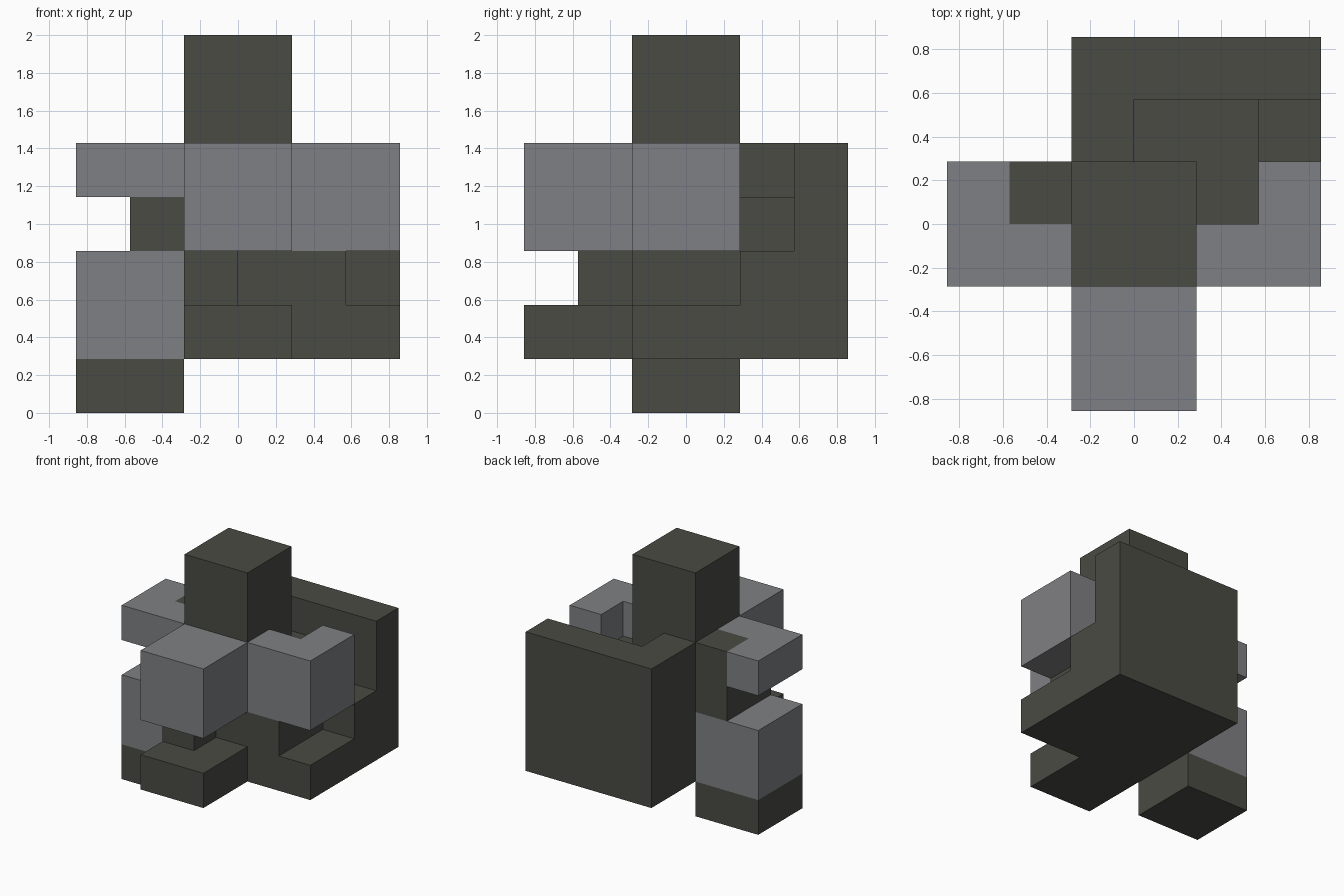
import bpy
import bmesh
from mathutils import Vector

if "Cube" in bpy.data.objects:
    bpy.data.objects.remove(bpy.data.objects["Cube"], do_unlink=True)

U = 2 / 7  # size of one block unit


def material(name, rgb):
    m = bpy.data.materials.new(name)
    m.use_nodes = True
    m.diffuse_color = (*rgb, 1)
    bsdf = m.node_tree.nodes["Principled BSDF"]
    bsdf.inputs["Base Color"].default_value = (*rgb, 1)
    bsdf.inputs["Roughness"].default_value = 0.8
    return m


dark = material("dark olive grey", (0.069, 0.069, 0.058))
light = material("mid grey", (0.213, 0.217, 0.227))


def cells(box):
    """All unit cells inside a box given as x, y and z ranges."""
    (x0, x1), (y0, y1), (z0, z1) = box
    return {(x, y, z) for x in range(x0, x1) for y in range(y0, y1) for z in range(z0, z1)}


def block_part(name, mat, boxes, cuts=()):
    """Join boxes into one closed shell, less any cut boxes."""
    solid = set().union(*map(cells, boxes))
    solid = solid.difference(*map(cells, cuts))
    bm = bmesh.new()
    for c in sorted(solid):
        centre = Vector(c) + Vector((0.5, 0.5, 0.5))
        for axis in range(3):
            for sign in (-1, 1):
                n = Vector((0, 0, 0))
                n[axis] = sign
                if tuple(int(a + b) for a, b in zip(c, n)) in solid:
                    continue
                a = Vector((0, 0, 0))
                a[(axis + 1) % 3] = 1
                b = n.cross(a)
                ring = [centre + (n + s * a + t * b) / 2
                        for s, t in ((-1, -1), (1, -1), (1, 1), (-1, 1))]
                bm.faces.new([bm.verts.new(p * U) for p in ring])
    bmesh.ops.remove_doubles(bm, verts=bm.verts, dist=0.001)
    bmesh.ops.dissolve_limit(bm, angle_limit=0.01, verts=bm.verts, edges=bm.edges)
    mesh = bpy.data.meshes.new(name)
    bm.to_mesh(mesh)
    bm.free()
    mesh.materials.append(mat)
    obj = bpy.data.objects.new(name, mesh)
    bpy.context.collection.objects.link(obj)
    return obj


# Dark interlocking core
block_part("core_body", dark, [
    ((-1, 1), (-1, 1), (1, 7)),    # centre and upright post
    ((-1, 3), (2, 3), (1, 5)),     # back wall
    ((-1, 0), (1, 2), (1, 5)),     # wall return
    ((0, 2), (1, 2), (1, 4)),      # ledge behind the centre
    ((2, 3), (1, 2), (1, 3)),      # low step in the corner
    ((1, 3), (-1, 1), (1, 2)),     # base under the left arm
    ((1, 2), (-1, 1), (2, 3)),     # riser under the left arm
    ((1, 2), (0, 1), (3, 4)),      # tongue in the left arm notch
    ((-1, 1), (-3, -1), (1, 2)),   # front base tongue
    ((-1, 0), (-2, -1), (2, 3)),   # small stub on the tongue
    ((-2, -1), (-1, 1), (3, 4)),   # neck between the right arm pieces
    ((-2, -1), (0, 1), (4, 5)),    # key in the right arm slab
])
block_part("right_foot", dark, [((-3, -1), (-1, 1), (0, 1))])

# Grey arms
block_part("front_arm", light, [((-1, 1), (-3, -1), (3, 5))])
block_part("left_arm", light, [((1, 3), (-1, 1), (3, 5))],
           cuts=[((1, 2), (0, 1), (3, 5))])
block_part("right_arm_slab", light, [((-3, -1), (-1, 1), (4, 5))],
           cuts=[((-2, -1), (0, 1), (4, 5))])
block_part("right_leg", light, [((-3, -1), (-1, 1), (1, 3))])
